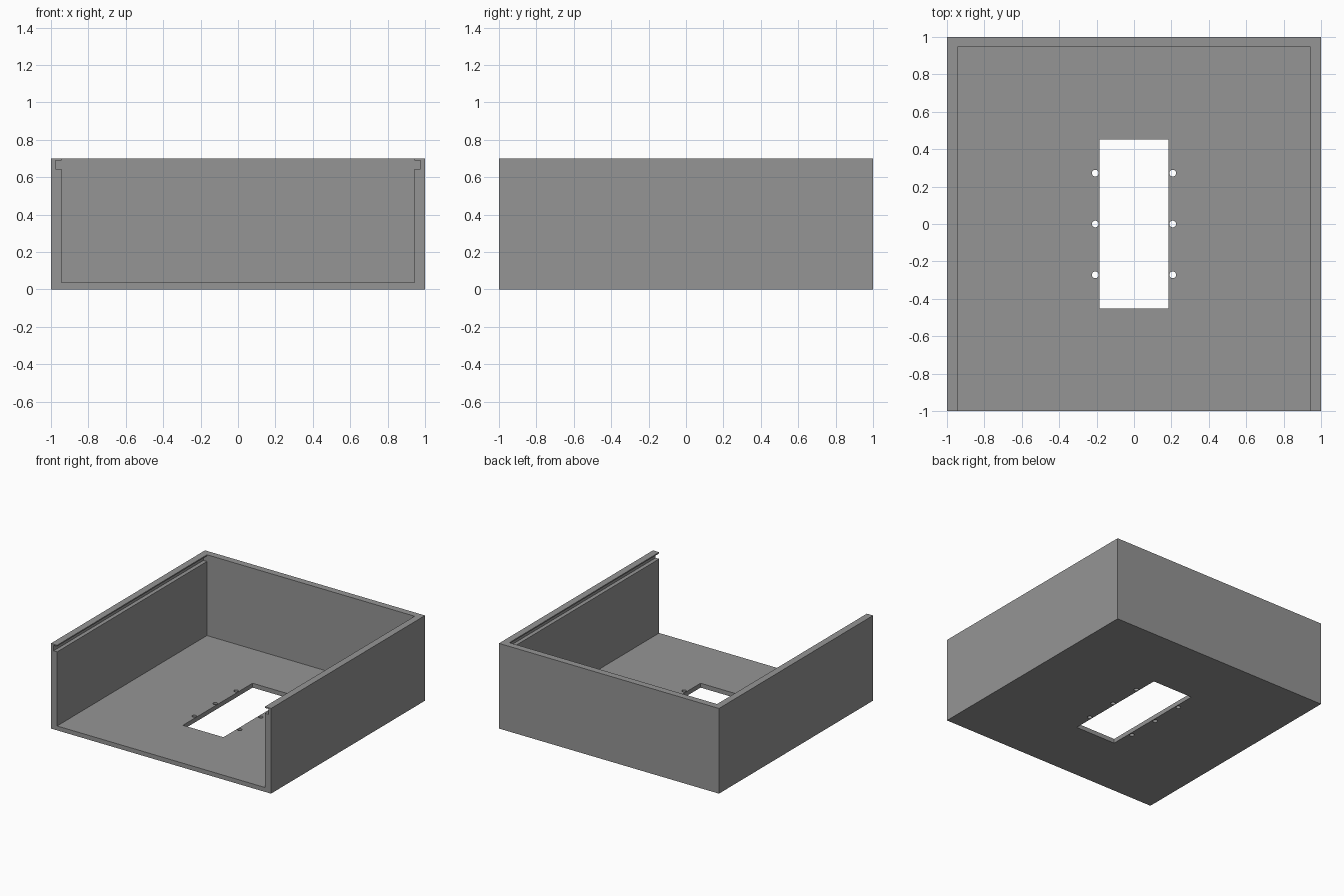
import bpy, bmesh, math
from mathutils import Matrix, Vector

if "Cube" in bpy.data.objects:
    bpy.data.objects.remove(bpy.data.objects["Cube"])

grey = bpy.data.materials.new("grey")
grey.diffuse_color = (0.3, 0.3, 0.3, 1)
grey.use_nodes = True
grey.node_tree.nodes["Principled BSDF"].inputs["Base Color"].default_value = grey.diffuse_color


def make(name, bm):
    bmesh.ops.recalc_face_normals(bm, faces=bm.faces)
    me = bpy.data.meshes.new(name)
    bm.to_mesh(me)
    bm.free()
    ob = bpy.data.objects.new(name, me)
    bpy.context.collection.objects.link(ob)
    me.materials.append(grey)
    return ob


def box(name, lo, hi):
    bm = bmesh.new()
    lo, hi = Vector(lo), Vector(hi)
    size = Matrix.Diagonal((*(hi - lo), 1))
    bmesh.ops.create_cube(bm, size=1, matrix=Matrix.Translation((lo + hi) / 2) @ size)
    return make(name, bm)


def prism(name, points, y0, y1):
    bm = bmesh.new()
    face = bm.faces.new([bm.verts.new((x, y0, z)) for x, z in points])
    ext = bmesh.ops.extrude_face_region(bm, geom=[face])["geom"]
    verts = [v for v in ext if isinstance(v, bmesh.types.BMVert)]
    bmesh.ops.translate(bm, verts=verts, vec=(0, y1 - y0, 0))
    return make(name, bm)


# Open-fronted tray body
tray = box("tray", (-1, -1, 0), (1, 1, 0.7))

# Cavity with sliding-lid grooves along both side walls
half = [(0.944, 0.036), (0.944, 0.645), (0.976, 0.645),
        (0.976, 0.69), (0.944, 0.69), (0.944, 0.8)]
outline = half + [(-x, z) for x, z in reversed(half)]
cutters = [prism("cavity_cutter", outline, -1.1, 0.945)]

# Floor window and the screw holes beside it
cutters.append(box("window_cutter", (-0.184, -0.452, -0.1), (0.184, 0.452, 0.2)))
bm = bmesh.new()
for x in (-0.207, 0.207):
    for y in (-0.272, 0, 0.272):
        bmesh.ops.create_cone(bm, cap_ends=True, segments=24, radius1=0.018, radius2=0.018,
                              depth=0.3, matrix=Matrix.Translation((x, y, 0.05)))
cutters.append(make("screw_hole_cutter", bm))

# Apply the cuts, then drop the cutters
for c in cutters:
    mod = tray.modifiers.new(c.name, "BOOLEAN")
    mod.operation, mod.solver, mod.object = "DIFFERENCE", "EXACT", c
bpy.context.view_layer.objects.active = tray
tray.select_set(True)
for c in cutters:
    bpy.ops.object.modifier_apply(modifier=c.name)
for c in cutters:
    bpy.data.objects.remove(c)
bpy.ops.object.shade_smooth_by_angle(angle=math.radians(30))
